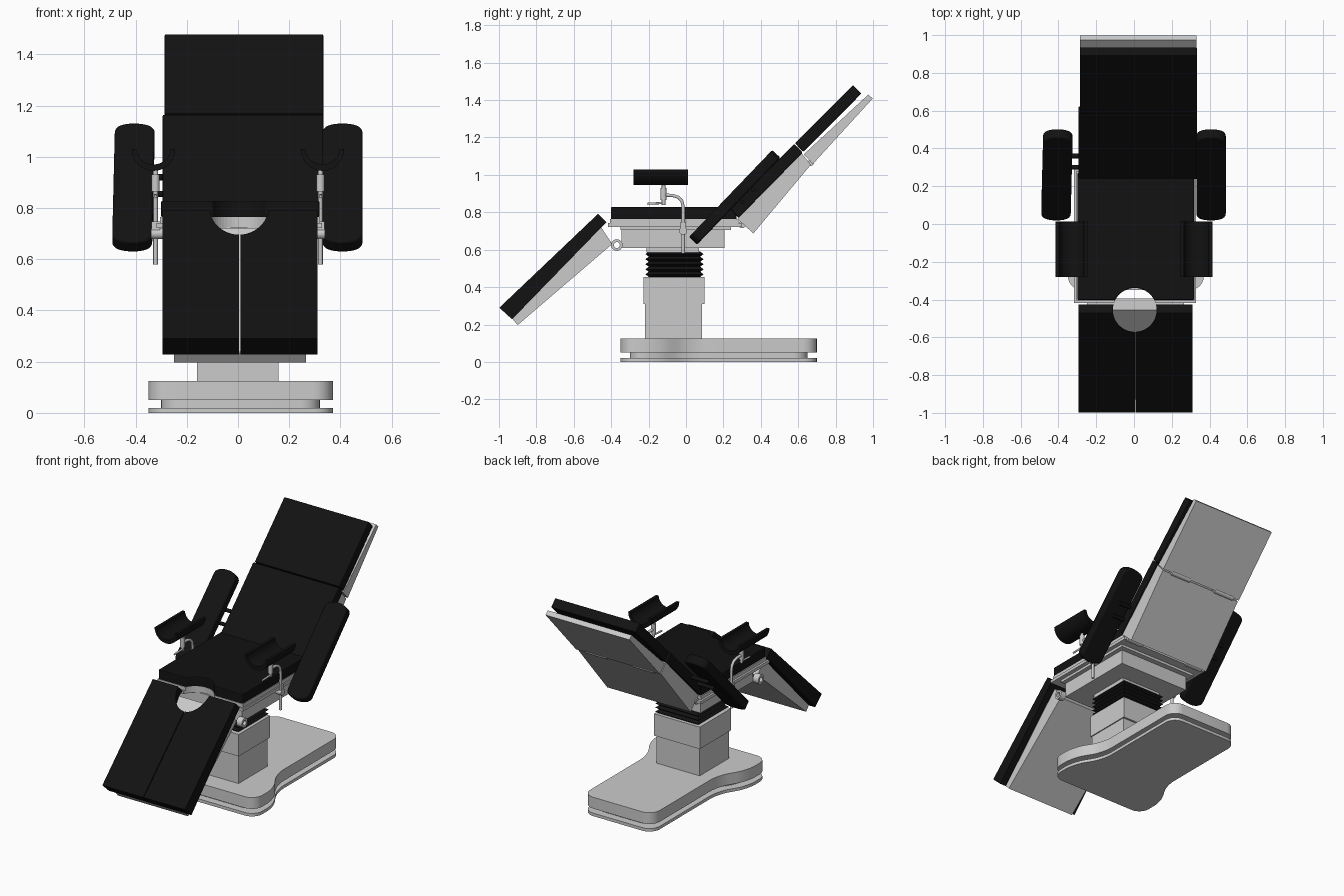
import bpy, bmesh
from math import sin, cos, pi, radians
from mathutils import Vector, Matrix

if "Cube" in bpy.data.objects:
    bpy.data.objects.remove(bpy.data.objects["Cube"])

BLACK = bpy.data.materials.new("black_vinyl")
BLACK.diffuse_color = (0.006, 0.006, 0.006, 1)
BLACK.use_nodes = True
BLACK.node_tree.nodes["Principled BSDF"].inputs["Base Color"].default_value = BLACK.diffuse_color


def add(name, bm, mat=None, bevel=0, cutter=None, smooth=False):
    bmesh.ops.recalc_face_normals(bm, faces=bm.faces)
    me = bpy.data.meshes.new(name)
    bm.to_mesh(me)
    bm.free()
    ob = bpy.data.objects.new(name, me)
    bpy.context.collection.objects.link(ob)
    if mat:
        me.materials.append(mat)
    if cutter:
        m = ob.modifiers.new("cut", 'BOOLEAN')
        m.object, m.operation, m.solver = cutter, 'DIFFERENCE', 'EXACT'
    if bevel:
        m = ob.modifiers.new("bevel", 'BEVEL')
        m.width, m.segments, m.limit_method = bevel, 2, 'ANGLE'
    if smooth:
        bpy.context.view_layer.objects.active = ob
        ob.select_set(True)
        bpy.ops.object.shade_smooth_by_angle(angle=radians(35))
        ob.select_set(False)
    return ob


def loft(name, rings, cyclic=False, **kw):
    """Skin a stack of equal rings; caps the ends unless cyclic."""
    bm = bmesh.new()
    vs = [[bm.verts.new(p) for p in r] for r in rings]
    n = len(rings[0])
    for a, b in zip(vs, vs[1:] + (vs[:1] if cyclic else [])):
        for i in range(n):
            j = (i + 1) % n
            bm.faces.new((a[i], a[j], b[j], b[i]))
    if not cyclic:
        bm.faces.new(vs[0])
        bm.faces.new(vs[-1])
    return add(name, bm, **kw)


def place(axis, p, t):
    return {'x': (t, *p), 'y': (p[0], t, p[1]), 'z': (*p, t)}[axis]


def prism(name, pts, a, b, axis='x', **kw):
    return loft(name, [[place(axis, p, t) for p in pts] for t in (a, b)], **kw)


def box(name, x, y, z, **kw):
    return prism(name, [(x[0], y[0]), (x[1], y[0]), (x[1], y[1]), (x[0], y[1])],
                 *z, axis='z', **kw)


def circle(c, r, n=24):
    return [(c[0] + r * cos(2 * pi * i / n), c[1] + r * sin(2 * pi * i / n)) for i in range(n)]


def tube(name, pts, r):
    cu = bpy.data.curves.new(name, 'CURVE')
    cu.dimensions, cu.bevel_depth, cu.bevel_resolution, cu.use_fill_caps = '3D', r, 3, True
    sp = cu.splines.new('POLY')
    sp.points.add(len(pts) - 1)
    for q, p in zip(sp.points, pts):
        q.co = (*p, 1)
    ob = bpy.data.objects.new(name, cu)
    bpy.context.collection.objects.link(ob)
    bpy.context.view_layer.objects.active = ob
    ob.select_set(True)
    bpy.ops.object.convert(target='MESH')
    bpy.context.object.select_set(False)


CX = 0.01


# Base: wide front foot, narrow tail, corners rounded
def base_slab(name, inset, z0, z1):
    half = [(0.36 - inset, -0.35 + inset), (0.36 - inset, -0.15 - inset * 0.4),
            (0.255 - inset, 0.02 - inset * 0.4), (0.255 - inset, 0.70 - inset)]
    bm = bmesh.new()
    pts = half + [(-x, y) for x, y in reversed(half)]
    f = bm.faces.new([bm.verts.new((CX + x, y, z0)) for x, y in pts])
    bmesh.ops.bevel(bm, geom=bm.verts[:], offset=0.075, segments=6, profile=0.5, affect='VERTICES')
    ext = bmesh.ops.extrude_face_region(bm, geom=bm.faces[:])
    bmesh.ops.translate(bm, vec=(0, 0, z1 - z0),
                        verts=[v for v in ext['geom'] if isinstance(v, bmesh.types.BMVert)])
    return add(name, bm, smooth=True)


base_slab("base_plate", 0, 0, 0.02)
base_slab("base_recess", 0.05, 0.02, 0.05)
base_slab("base_housing", 0, 0.05, 0.125)

# Column with bellows
box("column_lower", (-0.16, 0.158), (-0.22, 0.085), (0.12, 0.31))
box("column_sleeve", (-0.17, 0.165), (-0.228, 0.098), (0.31, 0.455))
rings = []
for i in range(11):
    d = 0.018 * (i % 2 == 0)
    x, y0, y1 = 0.16 - d, -0.217 + d, 0.094 - d
    z = 0.455 + 0.0135 * i
    rings.append([(-x, y0, z), (x, y0, z), (x, y1, z), (-x, y1, z)])
loft("bellows", rings, mat=BLACK)
box("column_head", (-0.15, 0.15), (-0.21, 0.07), (0.585, 0.612))

# Round notch shared by seat and leg cushions
cutter = prism("notch_cutter", circle((0.004, -0.455), 0.116, 48), 0.3, 1.0, axis='z')
cutter.hide_render = True
cutter.hide_set(True)

# Seat
box("seat_frame", (-0.25, 0.27), (-0.345, 0.205), (0.61, 0.71))
box("seat_frame_top", (-0.28, 0.30), (-0.35, 0.24), (0.705, 0.725))
box("seat_rail_plate", (-0.318, 0.328), (-0.418, 0.30), (0.722, 0.742), cutter=cutter)
box("seat_plate", (-0.305, 0.32), (-0.405, 0.28), (0.742, 0.765), cutter=cutter)
box("seat_cushion", (-0.30, 0.318), (-0.402, 0.27), (0.763, 0.828),
    mat=BLACK, cutter=cutter, bevel=0.008)

# Leg section
leg = [(-0.47, 0.792), (-0.425, 0.748), (-0.93, 0.228), (-0.998, 0.29)]
for side, x0, x1 in (("left", -0.295, 0.004), ("right", 0.009, 0.31)):
    prism("leg_cushion_" + side, leg, x0, x1, mat=BLACK, cutter=cutter, bevel=0.006)
prism("leg_frame", [(-0.455, 0.722), (-0.395, 0.63), (-0.90, 0.197), (-0.93, 0.233)], -0.25, 0.265)

# Back section: cushions and tapering frames
prism("back_cushion", [(0.235, 0.822), (0.579, 1.166), (0.624, 1.12), (0.28, 0.77)],
      -0.295, 0.334, mat=BLACK, bevel=0.006)
prism("head_cushion", [(0.582, 1.169), (0.893, 1.48), (0.938, 1.435), (0.627, 1.123)],
      -0.287, 0.334, mat=BLACK, bevel=0.006)
prism("back_frame", [(0.275, 0.765), (0.36, 0.687), (0.668, 1.055), (0.618, 1.115)], -0.285, 0.325)
prism("head_frame", [(0.975, 1.43), (0.998, 1.408), (0.678, 1.058), (0.63, 1.11)], -0.285, 0.33)

# Paired parts, mirrored by sign
n = 20
arc = [pi * i / n for i in range(n + 1)]
for side, s in (("left", -1), ("right", 1)):
    X = lambda v: s * v + (0.008 if v < 0.34 else 0)

    # Hinges
    rows = [(0.26, 0.031), (0.30, 0.031), (0.30, 0.016), (0.26, 0.016)]
    loft("leg_hinge_" + side,
         [[place('x', p, X(t)) for p in circle((-0.37, 0.625), r)] for t, r in rows],
         cyclic=True, smooth=True)
    prism("head_hinge_" + side, circle((0.667, 1.065), 0.017, 16), X(0.10), X(0.25), smooth=True)
    prism("back_hinge_" + side, circle((0.30, 0.735), 0.02, 16), X(0.18), X(0.30), smooth=True)

    # Side pad: flat board with bowed ends, parallel to the back
    w, h = 0.078, 0.27
    outline = ([(w * cos(t), h + 0.052 * sin(t) ** 0.7 if 0 < t < 3.14 else h) for t in arc]
               + [(-w * cos(t), -h - 0.052 * sin(t) ** 0.7 if 0 < t < 3.14 else -h) for t in arc])
    pad = prism("side_pad_" + side, outline, -0.03, 0.03, axis='z', mat=BLACK, bevel=0.008, smooth=True)
    pad.matrix_world = (Matrix.Translation((0.408 * s, 0.26, 0.88)) @ Matrix.Rotation(radians(46.2), 4, 'X')
                        @ Matrix.Rotation(radians(-1.0) if s < 0 else 0, 4, 'Z'))
    for k, (y, z) in enumerate(((0.30, 0.855), (0.36, 0.92))):
        prism(f"side_pad_pin_{side}_{k}", circle((y, z), 0.012, 12), X(0.29), 0.42 * s, mat=BLACK)

    # Arm trough: half pipe
    c = 0.33 * s
    pipe = ([(c - 0.085 * cos(t), 1.03 - 0.085 * sin(t)) for t in arc]
            + [(c + 0.066 * cos(t), 1.03 - 0.06 * sin(t)) for t in arc])
    prism("arm_trough_" + side, pipe, -0.28, 0.012, axis='y', mat=BLACK, smooth=True)

    # Arm post, clamp and lever
    xp = 0.322 * s
    path = [(-0.015, 0.58), (-0.015, 0.83), (-0.022, 0.86), (-0.04, 0.88), (-0.07, 0.89), (-0.12, 0.892)]
    tube("arm_post_" + side, [(xp, y, z) for y, z in path], 0.009)
    prism("arm_swivel_" + side, circle((xp, -0.12), 0.016, 16), 0.865, 0.93, axis='z', smooth=True)
    prism("arm_stem_" + side, circle((xp, -0.12), 0.01, 16), 0.84, 0.955, axis='z', smooth=True)
    tube("arm_lever_" + side, [(xp, -0.12, 0.85), (xp, -0.205, 0.846)], 0.006)
    prism("post_clamp_" + side, circle((-0.015, 0.70), 0.021, 16), s * 0.295, s * 0.34, smooth=True)
    box("clamp_block_" + side, sorted((s * 0.305, s * 0.338)), (-0.03, 0.0), (0.70, 0.748))
